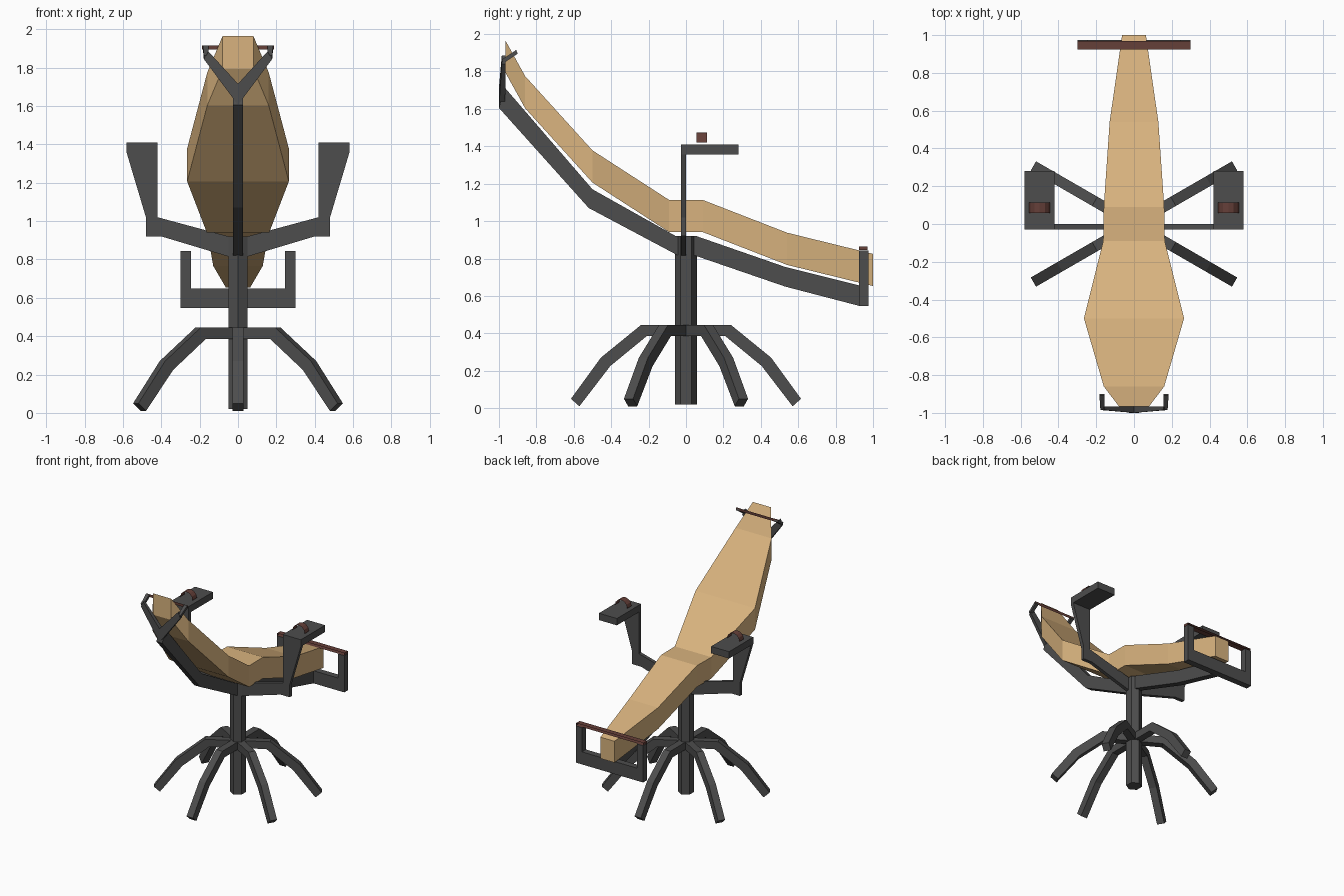
import bpy, bmesh, math
from mathutils import Matrix, Vector

if "Cube" in bpy.data.objects:
    bpy.data.objects.remove(bpy.data.objects["Cube"])


def material(name, rgb):
    m = bpy.data.materials.new(name)
    m.diffuse_color = (*rgb, 1)
    m.use_nodes = True
    m.node_tree.nodes["Principled BSDF"].inputs["Base Color"].default_value = m.diffuse_color
    return m


TAN = material("tan_leather", (0.69, 0.45, 0.21))
DARK = material("dark_metal", (0.075, 0.075, 0.075))
RED = material("dark_red", (0.13, 0.05, 0.04))


def loft(name, rings, mat, caps=True, closed=True, mirror=False):
    """Skin a row of equal-length point rings."""
    bm = bmesh.new()
    vs = [[bm.verts.new(p) for p in r] for r in rings]
    n = len(rings[0])
    for a, b in zip(vs, vs[1:]):
        for i in range(n if closed else n - 1):
            j = (i + 1) % n
            bm.faces.new((a[i], a[j], b[j], b[i]))
    if caps:
        bm.faces.new(vs[0])
        bm.faces.new(vs[-1])
    bmesh.ops.recalc_face_normals(bm, faces=bm.faces)
    me = bpy.data.meshes.new(name)
    bm.to_mesh(me)
    bm.free()
    me.materials.append(mat)
    ob = bpy.data.objects.new(name, me)
    bpy.context.collection.objects.link(ob)
    if mirror:
        ob.modifiers.new("mirror", 'MIRROR').use_mirror_merge = False
    return ob


def prism_y(name, xz, y0, y1, mat, **kw):
    return loft(name, [[(x, y, z) for x, z in xz] for y in (y0, y1)], mat, **kw)


def beam(top, bottom, w):
    """Rings of a rectangular beam along y from top and bottom profiles."""
    return [[(-w, a, b), (w, a, b), (w, c, d), (-w, c, d)]
            for (a, b), (c, d) in zip(top, bottom)]


# Reclining cushion: (y, top z, half width)
pad = [(-0.965, 1.965, 0.08), (-0.86, 1.775, 0.16), (-0.5, 1.378, 0.265),
       (-0.09, 1.113, 0.163), (0.09, 1.113, 0.16), (0.54, 0.938, 0.129), (1.0, 0.825, 0.063)]
loft("cushion", [[(-w, y, z), (w, y, z), (w, y, z - 0.172), (-w, y, z - 0.172)]
                 for y, z, w in pad], TAN)

# Spine under the cushion
loft("spine", beam(
    [(-0.97, 1.715), (-0.5, 1.17), (-0.055, 0.92), (0.055, 0.92), (0.53, 0.755), (0.95, 0.65)],
    [(-1.0, 1.605), (-0.52, 1.07), (-0.05, 0.82), (0.05, 0.815), (0.53, 0.65), (0.925, 0.547)],
    0.026), DARK)

# Hexagonal column
hexa = [(math.sin(i * math.pi / 3) * 0.058, math.cos(i * math.pi / 3) * 0.058) for i in range(6)]
loft("column", [[(x, y, z) for x, y in hexa] for z in (0.02, 0.92)], DARK)

# Six bent legs
leg = beam([(0.0, 0.445), (0.24, 0.445), (0.455, 0.27), (0.615, 0.05)],
           [(0.0, 0.385), (0.21, 0.385), (0.405, 0.225), (0.57, 0.01)], 0.028)
for i in range(6):
    rot = Matrix.Rotation(i * math.pi / 3, 3, 'Z')
    loft(f"leg_{i + 1}", [[rot @ Vector(p) for p in r] for r in leg], DARK)

# Arm supports, arm rests and the small arched grips on top
prism_y("arm_support", [(0, 0.815), (0.05, 0.815), (0.4, 0.92), (0.48, 0.92), (0.48, 1.02),
                        (0.58, 1.355), (0.58, 1.41), (0.42, 1.41), (0.42, 1.02), (0.05, 0.92),
                        (0, 0.92)], -0.028, 0.0, DARK, mirror=True)
prism_y("arm_rest", [(0.42, 1.355), (0.58, 1.355), (0.58, 1.41), (0.42, 1.41)],
        0.0, 0.28, DARK, mirror=True)
arch = [(0.5 + 0.055 * math.cos(i * math.pi / 6), 1.42 + 0.055 * math.sin(i * math.pi / 6))
        for i in range(7)]
prism_y("arm_grip", arch, 0.057, 0.113, RED, caps=False, closed=False, mirror=True)

# Foot bracket and its thin bar
prism_y("foot_bracket", [(-0.3, 0.547), (0.3, 0.547), (0.3, 0.843), (0.245, 0.843), (0.245, 0.648),
                         (-0.245, 0.648), (-0.245, 0.843), (-0.3, 0.843)], 0.925, 0.975, DARK)
prism_y("foot_bar", [(-0.3, 0.845), (0.3, 0.845), (0.3, 0.863), (-0.3, 0.863)],
        0.925, 0.97, RED, caps=False)

# Forked head bracket with prongs
loft("head_fork", [
    [(0, -1.0, 1.605), (0, -0.967, 1.605), (0, -0.967, 1.715), (0, -1.0, 1.715)],
    [(0.175, -0.985, 1.84), (0.175, -0.965, 1.84), (0.155, -0.965, 1.885), (0.155, -0.985, 1.885)],
], DARK, mirror=True)
loft("head_prong", [
    [(0.155, -0.985, 1.863), (0.178, -0.985, 1.863), (0.178, -0.977, 1.843), (0.155, -0.977, 1.843)],
    [(0.155, -0.908, 1.915), (0.183, -0.908, 1.915), (0.183, -0.9, 1.895), (0.155, -0.9, 1.895)],
], DARK, mirror=True)

# Thin upright head strap
loft("head_strap", [[(x, -0.905, z) for x in (-0.187, 0.187)] for z in (1.893, 1.915)],
     RED, caps=False, closed=False)
